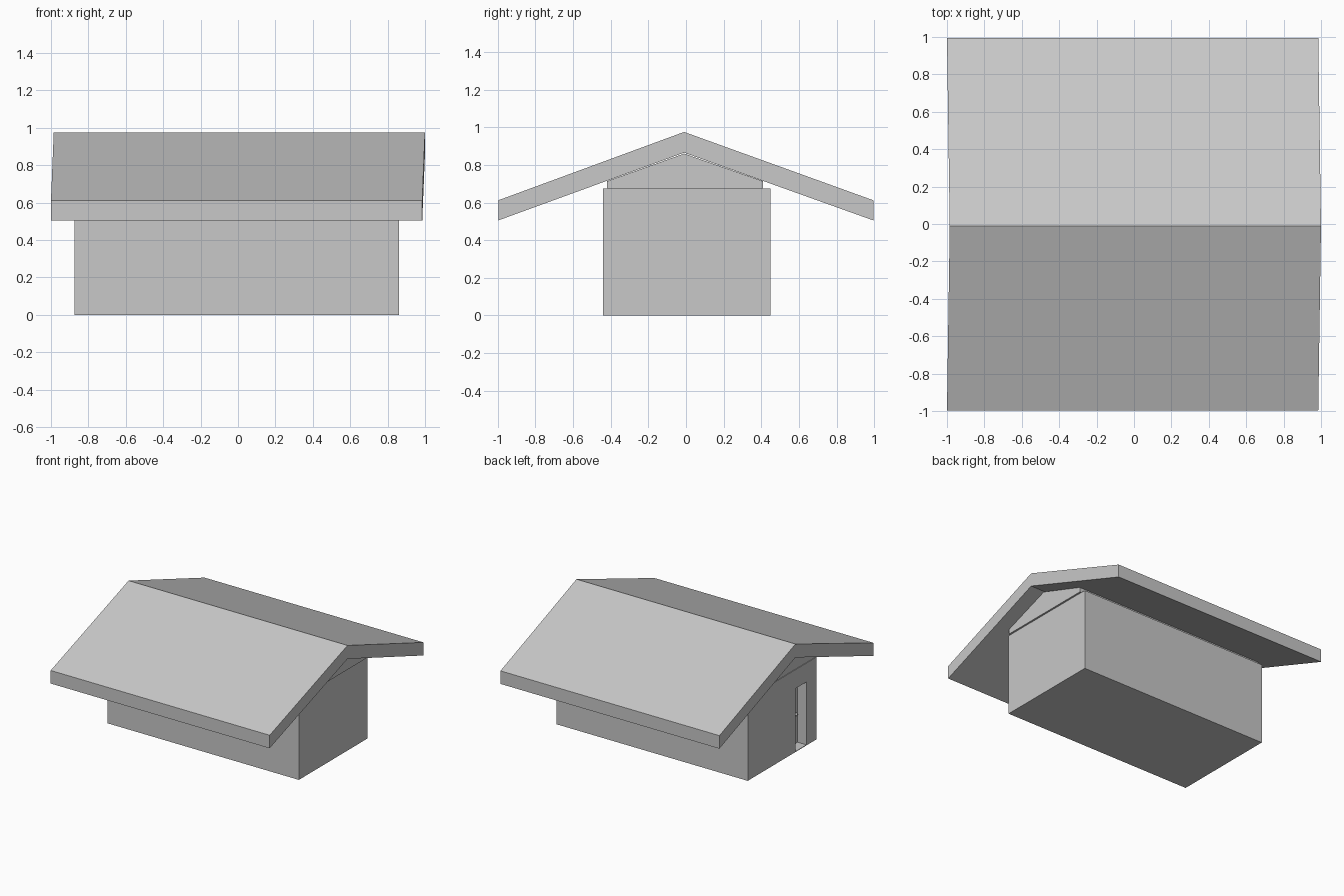
import bpy

old = bpy.data.objects.get("Cube")
if old:
    bpy.data.objects.remove(old, do_unlink=True)

# One plain grey for the whole building
grey = bpy.data.materials.new("light_grey")
grey.use_nodes = True
colour = (0.58, 0.58, 0.58, 1)
grey.diffuse_color = colour
grey.node_tree.nodes["Principled BSDF"].inputs["Base Color"].default_value = colour


def box(name, low, high):
    """Axis-aligned box between two opposite corners."""
    centre = [(a + b) / 2 for a, b in zip(low, high)]
    bpy.ops.mesh.primitive_cube_add(size=1, location=centre)
    obj = bpy.context.object
    obj.name = name
    obj.scale = [b - a for a, b in zip(low, high)]
    bpy.ops.object.transform_apply(location=False, rotation=False, scale=True)
    obj.data.materials.append(grey)
    return obj


def prism(name, profile, x0, x1, lean=0.0):
    """Extrude a (y, z) profile along x; lean shifts the middle towards +x."""
    n = len(profile)
    verts = [(x + lean * (1 - abs(y)), y, z) for x in (x0, x1) for y, z in profile]
    faces = [tuple(reversed(range(n))), tuple(range(n, 2 * n))]
    faces += [(i, (i + 1) % n, n + (i + 1) % n, n + i) for i in range(n)]
    mesh = bpy.data.meshes.new(name)
    mesh.from_pydata(verts, [], faces)
    mesh.materials.append(grey)
    obj = bpy.data.objects.new(name, mesh)
    bpy.context.collection.objects.link(obj)
    return obj


# Walls, with a door recess cut in the end wall
walls = box("walls", (-0.875, -0.44, 0), (0.86, 0.45, 0.675))
cutter = box("door_cutter", (-1, -0.31, 0.005), (-0.795, -0.165, 0.52))
cut = walls.modifiers.new("door_recess", "BOOLEAN")
cut.operation = "DIFFERENCE"
cut.solver = "EXACT"
cut.object = cutter
bpy.context.view_layer.objects.active = walls
bpy.ops.object.modifier_apply(modifier=cut.name)
bpy.data.objects.remove(cutter, do_unlink=True)

# Door handle
bpy.ops.mesh.primitive_uv_sphere_add(segments=12, ring_count=8, radius=0.012,
                                     location=(-0.807, -0.275, 0.25))
handle = bpy.context.object
handle.name = "door_handle"
handle.data.materials.append(grey)
bpy.ops.object.shade_smooth_by_angle()

# Gable block between the walls and the roof
prism("gable", [(-0.42, 0.675), (0.41, 0.675), (0.41, 0.713),
                (-0.01, 0.86), (-0.42, 0.713)], -0.87, 0.875)

# Wide pitched roof, its ridge slightly offset from the eaves
prism("roof", [(-0.997, 0.505), (-0.01, 0.865), (0.995, 0.505),
               (0.995, 0.612), (-0.01, 0.975), (-0.997, 0.612)],
      -1.0, 0.985, lean=0.015)
